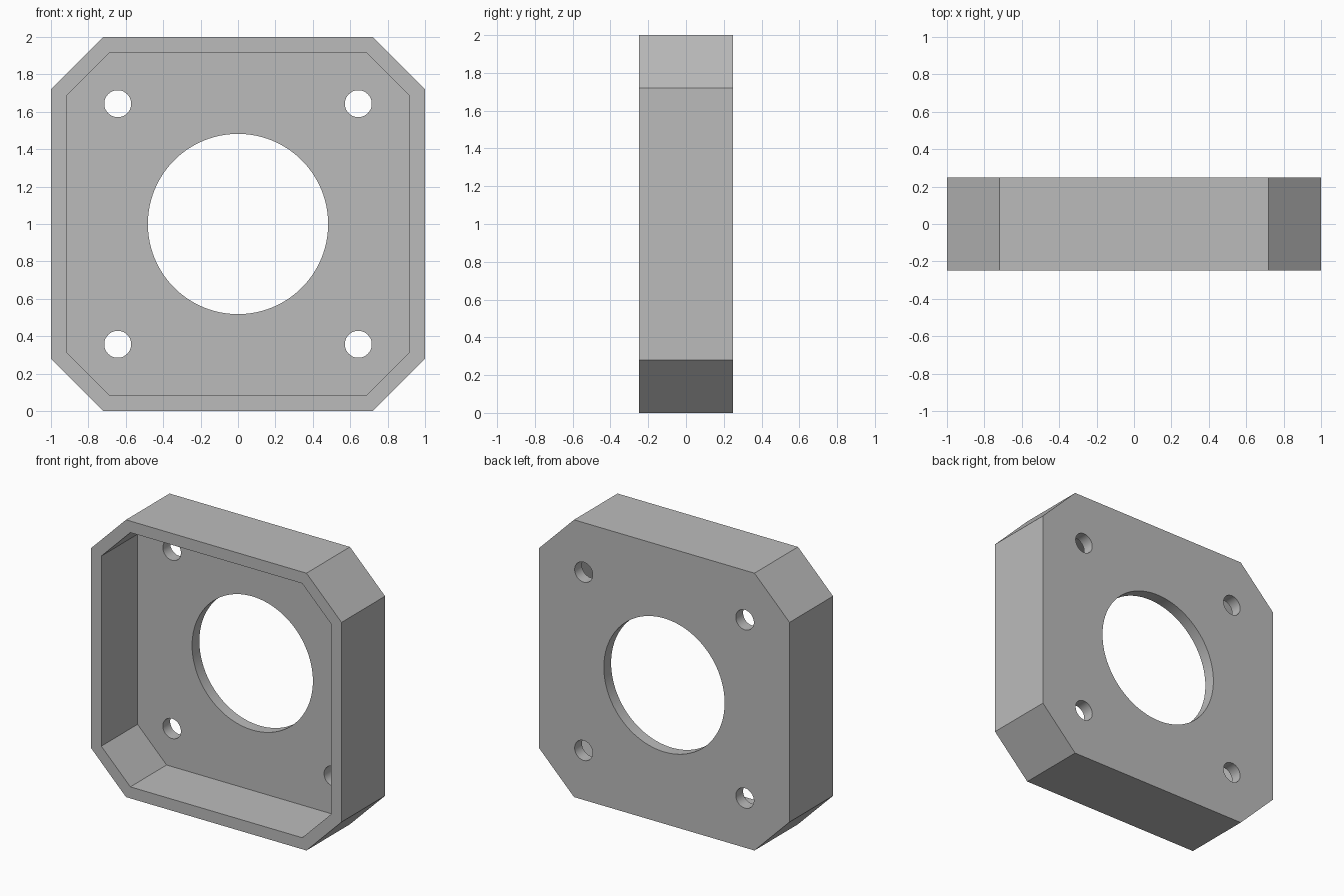
import bpy, bmesh, math

old = bpy.data.objects.get("Cube")
if old:
    bpy.data.objects.remove(old, do_unlink=True)

DEPTH = 0.496      # front to back
WALL = 0.083       # rim and back panel thickness
CORNER = 0.72      # where the chamfer starts
CENTRE_Z = 1.0

grey = bpy.data.materials.new("light_grey")
grey.use_nodes = True
colour = (0.5, 0.5, 0.5, 1)
grey.diffuse_color = colour
grey.node_tree.nodes["Principled BSDF"].inputs["Base Color"].default_value = colour


def prism(name, outline, y0, y1):
    """Extrude an x-z outline from y0 to y1."""
    bm = bmesh.new()
    face = bm.faces.new([bm.verts.new((x, y0, z + CENTRE_Z)) for x, z in outline])
    moved = bmesh.ops.extrude_face_region(bm, geom=[face])["geom"]
    verts = [g for g in moved if isinstance(g, bmesh.types.BMVert)]
    bmesh.ops.translate(bm, verts=verts, vec=(0, y1 - y0, 0))
    bmesh.ops.recalc_face_normals(bm, faces=bm.faces)
    mesh = bpy.data.meshes.new(name)
    bm.to_mesh(mesh)
    bm.free()
    mesh.materials.append(grey)
    obj = bpy.data.objects.new(name, mesh)
    bpy.context.collection.objects.link(obj)
    return obj


def octagon(half, corner):
    return [(half, -corner), (half, corner), (corner, half), (-corner, half),
            (-half, corner), (-half, -corner), (-corner, -half), (corner, -half)]


def circle(cx, cz, r, sides):
    return [(cx + r * math.cos(math.tau * i / sides),
             cz + r * math.sin(math.tau * i / sides)) for i in range(sides)]


# Chamfered square block
front, back = -DEPTH / 2, DEPTH / 2
housing = prism("mounting_housing", octagon(1, CORNER), front, back)

# Open front pocket, central opening and four screw holes
inner_corner = CORNER - WALL * math.tan(math.pi / 8)
cutters = [
    prism("pocket_cutter", octagon(1 - WALL, inner_corner), front - 0.1, back - WALL),
    prism("centre_hole_cutter", circle(0, 0, 0.482, 96), front - 0.2, back + 0.1),
]
for sx in (-1, 1):
    for sz in (-1, 1):
        cutters.append(prism("screw_hole_cutter", circle(sx * 0.643, sz * 0.643, 0.072, 48),
                             front - 0.2, back + 0.1))

bpy.ops.object.select_all(action='DESELECT')
bpy.context.view_layer.objects.active = housing
housing.select_set(True)
for cutter in cutters:
    cutter.hide_render = True
    mod = housing.modifiers.new("cut", 'BOOLEAN')
    mod.operation = 'DIFFERENCE'
    mod.solver = 'EXACT'
    mod.object = cutter
    bpy.ops.object.modifier_apply(modifier=mod.name)
    bpy.data.objects.remove(cutter, do_unlink=True)

# Smooth round bores, crisp edges elsewhere
bpy.ops.object.shade_smooth_by_angle(angle=math.radians(30))
